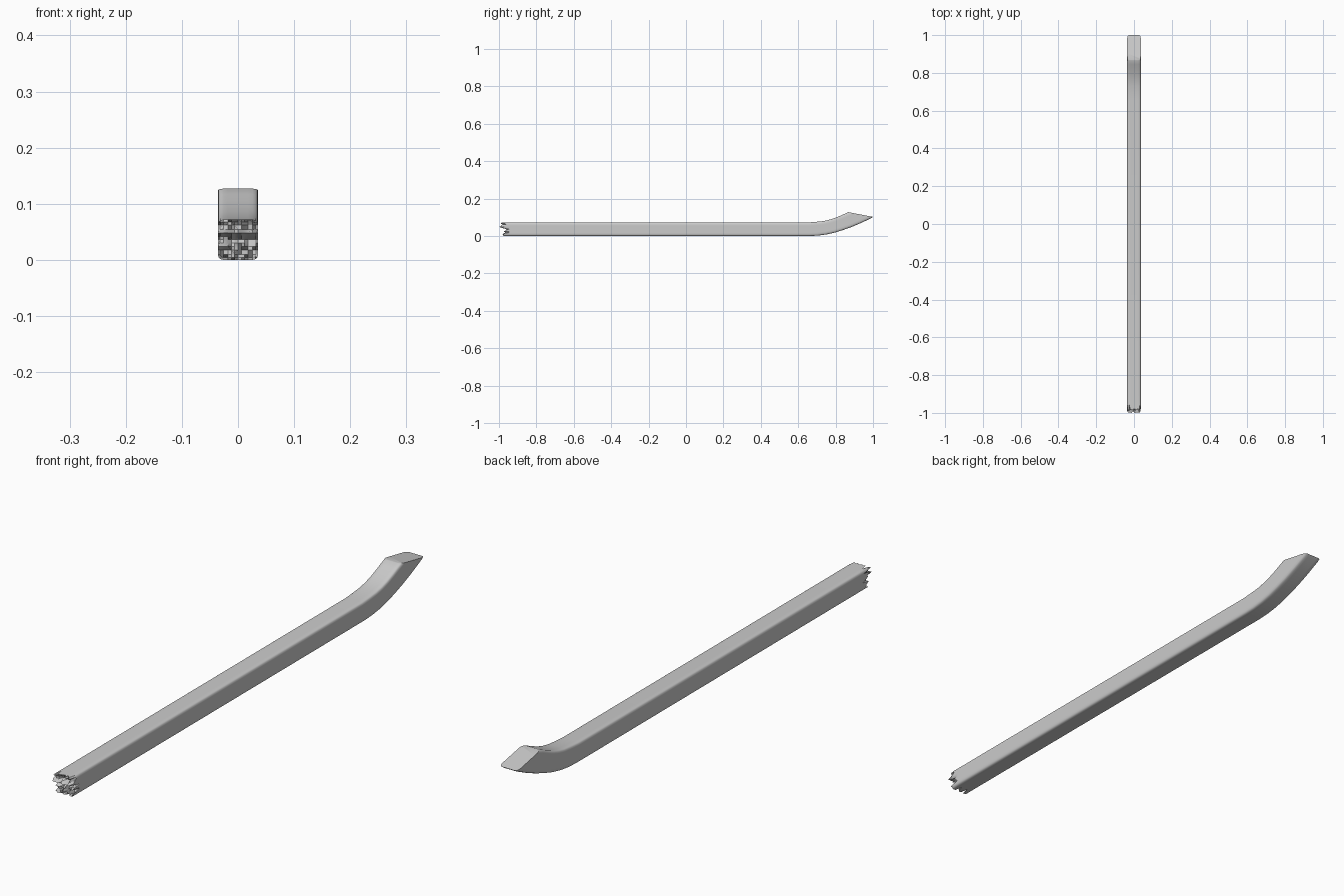
import bpy, bmesh, random, math
from mathutils import Vector

if "Cube" in bpy.data.objects:
    bpy.data.objects.remove(bpy.data.objects["Cube"])

random.seed(7)
HALF = 0.036      # half width
R = 0.010         # corner radius

# Grid coordinates across the section, denser at the rounded corners
edge = [-HALF, -HALF + 0.004, -HALF + R]
U = edge + [-0.018, -0.012, -0.006, 0.0, 0.006, 0.012, 0.018] + [-e for e in reversed(edge)]
N = len(U)


def rounded(x, z):
    """Pull a square grid point onto a rounded square."""
    k = HALF - R
    q = Vector((max(-k, min(k, x)), max(-k, min(k, z))))
    d = Vector((x, z)) - q
    if d.length > 0:
        d = d.normalized() * max(abs(d.x), abs(d.y))
    return q + d


def interp(table, t):
    for (a, va), (b, vb) in zip(table, table[1:]):
        if t <= b:
            return va + (vb - va) * (t - a) / (b - a)
    return table[-1][1]


# Perimeter indices of the grid, in order
loop = ([(i, 0) for i in range(N - 1)] + [(N - 1, j) for j in range(N - 1)]
        + [(i, N - 1) for i in range(N - 1, 0, -1)] + [(0, j) for j in range(N - 1, 0, -1)])

# Stations along the bar: bottom (y, z) and top (y, z)
stations = [
    ((-0.94, 0.002), (-0.94, 0.074)),
    ((0.66, 0.002), (0.65, 0.074)),
    ((0.705, 0.004), (0.69, 0.077)),
    ((0.75, 0.010), (0.73, 0.081)),
    ((0.795, 0.020), (0.76, 0.087)),
    ((0.84, 0.034), (0.79, 0.096)),
    ((0.885, 0.050), (0.82, 0.108)),
    ((0.935, 0.071), (0.845, 0.119)),
    ((0.99, 0.097), (0.866, 0.1285)),
    ((1.0, 0.104), (0.870, 0.129)),
]

bm = bmesh.new()

# Straight bar and upswept end
rings = []
for (y0, z0), (y1, z1) in stations:
    ring = []
    for i, j in loop:
        p = rounded(U[i], U[j])
        s = (p.y + HALF) / (2 * HALF)
        ring.append(bm.verts.new((p.x, y0 + (y1 - y0) * s, z0 + (z1 - z0) * s)))
    rings.append(ring)

# Splintered end: spike depth by height, broken up by random notches
spikes = [(0, -0.975), (0.15, -0.982), (0.25, -0.965), (0.34, -0.978), (0.46, -0.955),
          (0.55, -0.968), (0.64, -1.0), (0.74, -0.992), (0.82, -0.968), (0.9, -0.992), (1, -0.985)]
grid = {}
for i in range(N):
    for j in range(N):
        p = rounded(U[i], U[j])
        s = (p.y + HALF) / (2 * HALF)
        y = interp(spikes, s) + random.choice([0, 0, 0.006, 0.02, 0.03])
        grid[i, j] = bm.verts.new((p.x, min(y, -0.945), 0.002 + 0.072 * s))
grid[4, 8].co.y = grid[7, 8].co.y = -1.0
for i in range(N - 1):
    for j in range(N - 1):
        bm.faces.new((grid[i, j], grid[i + 1, j], grid[i + 1, j + 1], grid[i, j + 1]))
rings.insert(0, [grid[k] for k in loop])

# Skin between rings, and the flat slanted cut
for a, b in zip(rings, rings[1:]):
    for k in range(len(a)):
        m = (k + 1) % len(a)
        bm.faces.new((a[k], b[k], b[m], a[m]))
bm.faces.new(rings[-1])
bmesh.ops.translate(bm, verts=bm.verts, vec=(0, 0, -0.002))
bmesh.ops.recalc_face_normals(bm, faces=bm.faces)

mesh = bpy.data.meshes.new("broken_beam")
bm.to_mesh(mesh)
bm.free()
beam = bpy.data.objects.new("broken_beam", mesh)
bpy.context.collection.objects.link(beam)
bpy.context.view_layer.objects.active = beam
beam.select_set(True)
bpy.ops.object.shade_smooth_by_angle(angle=math.radians(30))
